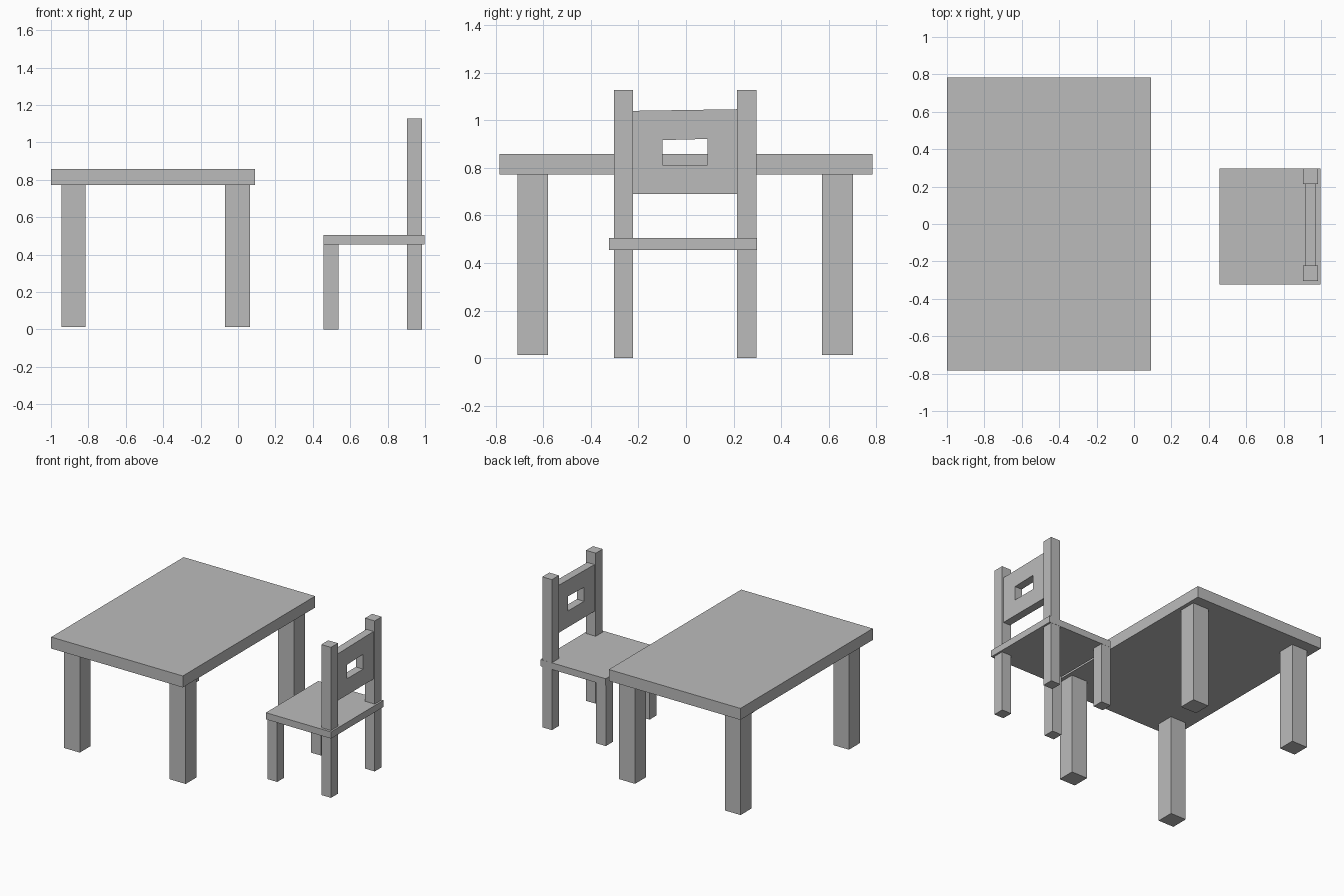
import bpy
import bmesh

cube = bpy.data.objects.get("Cube")
if cube:
    bpy.data.objects.remove(cube, do_unlink=True)

grey = bpy.data.materials.new("plain grey")
grey.use_nodes = True
GREY = (0.5, 0.5, 0.5, 1)
grey.diffuse_color = GREY
grey.node_tree.nodes["Principled BSDF"].inputs["Base Color"].default_value = GREY


def finish(name, bm):
    """Turn a bmesh into a named flat-shaded object."""
    bmesh.ops.recalc_face_normals(bm, faces=bm.faces)
    mesh = bpy.data.meshes.new(name)
    bm.to_mesh(mesh)
    bm.free()
    mesh.materials.append(grey)
    obj = bpy.data.objects.new(name, mesh)
    bpy.context.collection.objects.link(obj)
    return obj


def box(name, xs, ys, zs):
    """Box spanning the given ranges."""
    bm = bmesh.new()
    bmesh.ops.create_cube(bm, size=1)
    for v in bm.verts:
        v.co = [r[0] if c < 0 else r[1] for c, r in zip(v.co, (xs, ys, zs))]
    return finish(name, bm)


# Table
box("table_top", (-1, 0.091), (-0.784, 0.784), (0.772, 0.858))
for x_name, xs in (("right", (-0.945, -0.815)), ("left", (-0.07, 0.063))):
    for y_name, ys in (("front", (-0.71, -0.58)), ("back", (0.573, 0.703))):
        box(f"table_leg_{y_name}_{x_name}", xs, ys, (0.013, 0.775))

# Chair seat, short legs and tall back posts
box("chair_seat", (0.457, 0.998), (-0.323, 0.298), (0.455, 0.505))
for side, ys in (("front", (-0.304, -0.222)), ("back", (0.214, 0.297))):
    box(f"chair_leg_{side}", (0.457, 0.538), ys, (0, 0.458))
    box(f"chair_post_{side}", (0.904, 0.984), ys, (0, 1.128))

# Chair back panel: a slightly slanted frame around a hand hole
outer = [(-0.23, 0.69), (0.22, 0.69), (0.22, 1.047), (-0.23, 1.04)]
inner = [(-0.098, 0.812), (0.09, 0.812), (0.09, 0.922), (-0.098, 0.917)]
bm = bmesh.new()
rings = [[bm.verts.new((0.914, y, z)) for y, z in loop] for loop in (outer, inner)]
faces = []
for i in range(4):
    j = (i + 1) % 4
    faces.append(bm.faces.new((rings[0][i], rings[0][j], rings[1][j], rings[1][i])))
solid = bmesh.ops.extrude_face_region(bm, geom=faces, use_keep_orig=True)
moved = [g for g in solid["geom"] if isinstance(g, bmesh.types.BMVert)]
bmesh.ops.translate(bm, verts=moved, vec=(0.06, 0, 0))
finish("chair_back_panel", bm)
